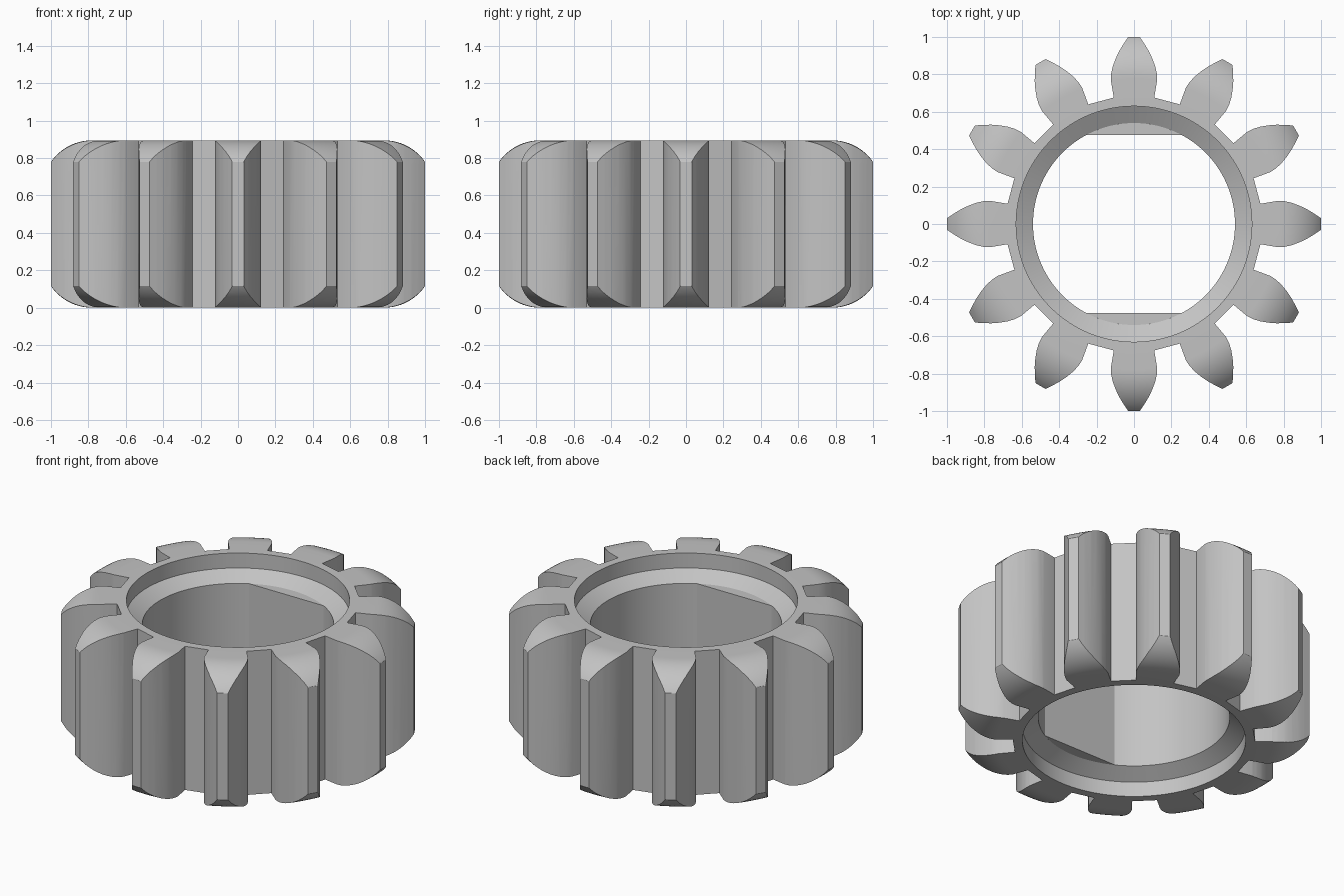
import bpy, bmesh
from math import sin, cos, pi, radians, sqrt, asin

cube = bpy.data.objects.get("Cube")
if cube:
    bpy.data.objects.remove(cube)

HEIGHT = 0.895
TEETH = 12
BORE, RECESS = 0.54, 0.63
RECESS_DEPTH, BORE_DEPTH = 0.093, 0.147
FLAT_Y = 0.475
SEGMENTS = 120

steel = bpy.data.materials.new("plain grey")
steel.use_nodes = True
grey = (0.55, 0.55, 0.55, 1)
steel.diffuse_color = grey
steel.node_tree.nodes["Principled BSDF"].inputs["Base Color"].default_value = grey


def finish(bm, name):
    bmesh.ops.recalc_face_normals(bm, faces=bm.faces)
    mesh = bpy.data.meshes.new(name)
    bm.to_mesh(mesh)
    bm.free()
    mesh.materials.append(steel)
    obj = bpy.data.objects.new(name, mesh)
    bpy.context.collection.objects.link(obj)
    return obj


def prism(name, outline, z0, z1):
    bm = bmesh.new()
    face = bm.faces.new([bm.verts.new((x, y, z0)) for x, y in outline])
    out = bmesh.ops.extrude_face_region(bm, geom=[face])
    top = [v for v in out["geom"] if isinstance(v, bmesh.types.BMVert)]
    bmesh.ops.translate(bm, verts=top, vec=(0, 0, z1 - z0))
    return finish(bm, name)


def lathe(name, profile):
    bm = bmesh.new()
    rings = []
    for i in range(SEGMENTS):
        a = 2 * pi * i / SEGMENTS
        rings.append([bm.verts.new((r * cos(a), r * sin(a), z)) for r, z in profile])
    n = len(profile)
    for i in range(SEGMENTS):
        a, b = rings[i], rings[(i + 1) % SEGMENTS]
        for j in range(n):
            k = (j + 1) % n
            bm.faces.new((a[j], b[j], b[k], a[k]))
    return finish(bm, name)


def smooth(obj):
    bpy.ops.object.select_all(action="DESELECT")
    obj.select_set(True)
    bpy.context.view_layer.objects.active = obj
    bpy.ops.object.shade_smooth_by_angle(angle=radians(25))


# Ring blank: rounded outer shoulders, stepped recess and bore
upper = [(BORE, HEIGHT - BORE_DEPTH), (RECESS, HEIGHT - RECESS_DEPTH), (RECESS, HEIGHT)]
shoulder = 0.268
for i in range(13):
    a = radians(60) * i / 12
    upper.append((0.78 + shoulder * sin(a), HEIGHT - shoulder * (1 - cos(a))))
lower = [(r, HEIGHT - z) for r, z in reversed(upper)]
gear = lathe("toothed_ring", upper + lower)

# Tooth outline: one curved flank, mirrored and repeated
flank = [(0.108, 0.676), (0.124, 0.77), (0.122, 0.805), (0.113, 0.845),
         (0.098, 0.885), (0.079, 0.925), (0.056, 0.963), (0.031, 1.0)]
tooth = [(-x, y) for x, y in flank] + flank[::-1]
outline = []
for t in range(TEETH):
    a = -2 * pi * t / TEETH
    outline += [(x * cos(a) - y * sin(a), x * sin(a) + y * cos(a)) for x, y in tooth]
cutter = prism("tooth_cutter", outline, -0.1, HEIGHT + 0.1)
cutter.hide_render = True

cut = gear.modifiers.new("teeth", "BOOLEAN")
cut.operation = "INTERSECT"
cut.solver = "EXACT"
cut.object = cutter
bpy.context.view_layer.objects.active = gear
bpy.ops.object.modifier_apply(modifier=cut.name)
bpy.data.objects.remove(cutter)
smooth(gear)

# Two opposite flats inside the bore
half = asin(sqrt(BORE ** 2 - FLAT_Y ** 2) / BORE)
for name, side in (("back_bore_flat", 1), ("front_bore_flat", -1)):
    arc = [half * (i / 10 - 1) for i in range(21)]
    segment = [(BORE * sin(a), side * BORE * cos(a)) for a in arc]
    prism(name, segment, BORE_DEPTH, HEIGHT - BORE_DEPTH)
